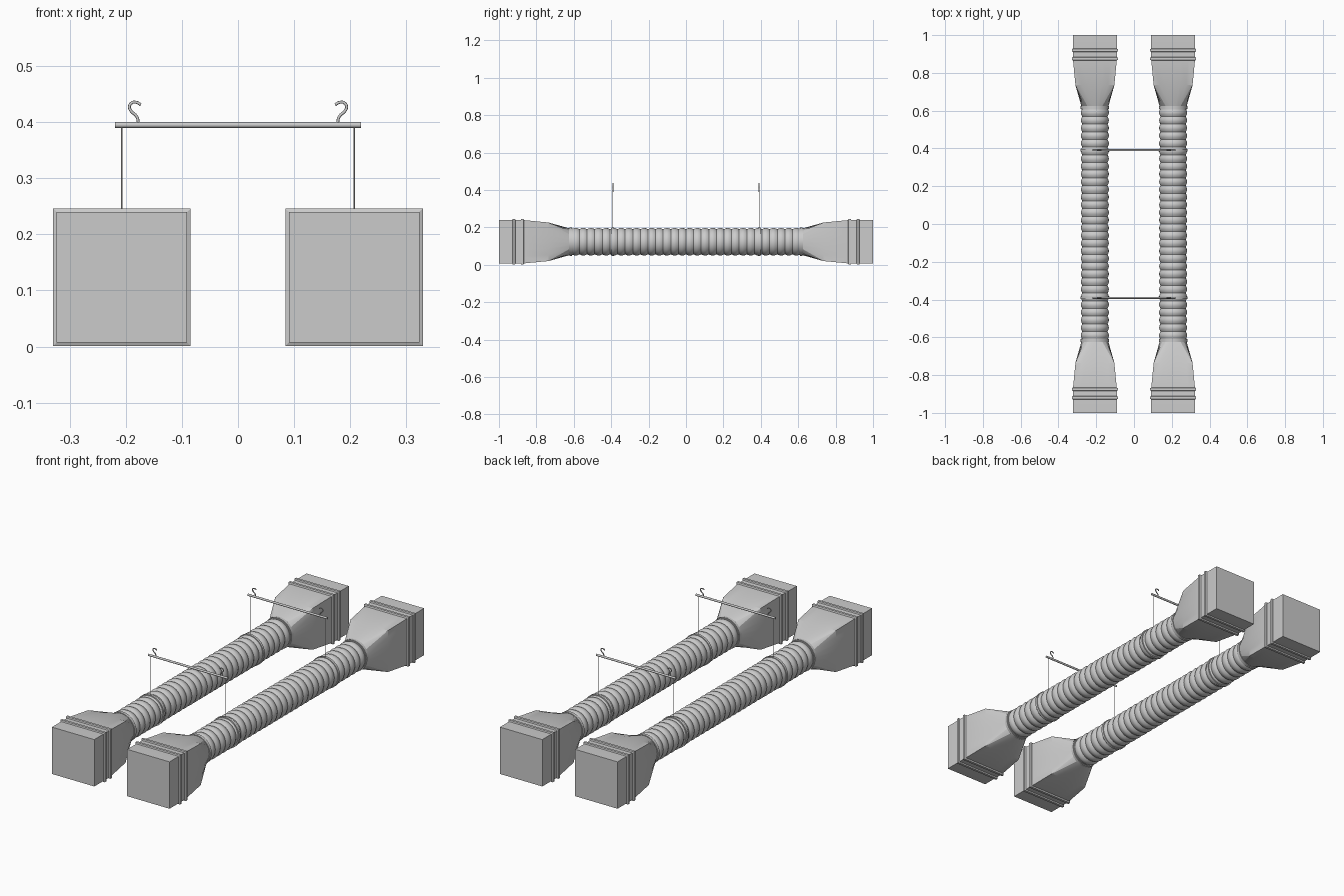
import bpy, bmesh
from math import sin, cos, pi
from mathutils import Vector

if "Cube" in bpy.data.objects:
    bpy.data.objects.remove(bpy.data.objects["Cube"])

CX, CZ, N = 0.207, 0.1235, 32


def circle(y, r, cx):
    return [(cx + r * cos(2 * pi * i / N), y, CZ + r * sin(2 * pi * i / N)) for i in range(N)]


def square(y, h, cx):
    # circle points pushed out onto a square, bunched at its corners
    k = lambda v: h * max(-1, min(1, v / 0.56))
    return [(cx + k(cos(2 * pi * i / N)), y, CZ + k(sin(2 * pi * i / N))) for i in range(N)]


def loft(name, rings, closed=False, angle=30):
    bm = bmesh.new()
    vs = [[bm.verts.new(p) for p in ring] for ring in rings]
    pairs = list(zip(vs, vs[1:]))
    if closed:
        pairs.append((vs[-1], vs[0]))
    for a, b in pairs:
        for i in range(N):
            j = (i + 1) % N
            bm.faces.new((a[i], a[j], b[j], b[i]))
    if not closed:
        bm.faces.new(vs[0])
        bm.faces.new(vs[-1])
    bmesh.ops.remove_doubles(bm, verts=bm.verts[:], dist=1e-5)
    bmesh.ops.recalc_face_normals(bm, faces=bm.faces[:])
    me = bpy.data.meshes.new(name)
    bm.to_mesh(me)
    bm.free()
    ob = bpy.data.objects.new(name, me)
    bpy.context.collection.objects.link(ob)
    smooth(ob, angle)
    return ob


def smooth(ob, angle=30):
    bpy.ops.object.select_all(action='DESELECT')
    ob.select_set(True)
    bpy.context.view_layer.objects.active = ob
    bpy.ops.object.shade_smooth_by_angle(angle=angle * pi / 180)


def rod(name, a, b, r, sides=12):
    a, b = Vector(a), Vector(b)
    d = b - a
    bpy.ops.mesh.primitive_cylinder_add(vertices=sides, radius=r, depth=d.length, location=(a + b) / 2,
                                        rotation=d.to_track_quat('Z', 'Y').to_euler())
    bpy.context.object.name = name
    smooth(bpy.context.object)


def band(name, y, w, r, cx, inner=0.066):
    loft(name, [circle(y - w, inner, cx), circle(y - w, r, cx),
                circle(y + w, r, cx), circle(y + w, inner, cx)], True)


def hook(name, s, y):
    pts = [(0.178, 0.396), (0.179, 0.407), (0.183, 0.413), (0.190, 0.419), (0.1935, 0.427),
           (0.190, 0.434), (0.182, 0.4355), (0.173, 0.431)]
    cu = bpy.data.curves.new(name, 'CURVE')
    cu.dimensions = '3D'
    cu.bevel_depth = 0.0026
    cu.bevel_resolution = 2
    cu.use_fill_caps = True
    cu.resolution_u = 4
    sp = cu.splines.new('BEZIER')
    sp.bezier_points.add(len(pts) - 1)
    for bp, (x, z) in zip(sp.bezier_points, pts):
        bp.co = (s * x, y, z)
        bp.handle_left_type = bp.handle_right_type = 'AUTO'
    ob = bpy.data.objects.new(name, cu)
    bpy.context.collection.objects.link(ob)


RIBS, STEPS, L = 30, 6, 0.61
for s, side in ((-1, "left"), (1, "right")):
    cx = s * CX
    # corrugated flexible duct
    prof = [(-L + 2 * L * i / (RIBS * STEPS), 0.067 + 0.007 * abs(sin(pi * i / STEPS)))
            for i in range(RIBS * STEPS + 1)]
    loft(f"flexible_duct_{side}", [circle(y, r, cx) for y, r in prof])
    for e, end in ((-1, "front"), (1, "back")):
        tag = f"{side}_{end}"
        # round-to-square adapter and end box
        loft(f"adapter_{tag}", [circle(e * 0.605, 0.072, cx), circle(e * 0.625, 0.072, cx),
                                square(e * 0.735, 0.103, cx), square(e * 0.875, 0.1165, cx),
                                square(e * 1.0, 0.1165, cx)], angle=15)
        band(f"collar_{tag}", e * 0.617, 0.007, 0.0755, cx)
        # raised flanges round the box
        for k, y in enumerate((0.875, 0.92)):
            loft(f"flange_{tag}_{k}", [square(e * y + d, h, cx) for d, h in
                                       ((-0.009, 0.115), (-0.006, 0.1225), (0.006, 0.1225), (0.009, 0.115))],
                 True, angle=15)
        # hanging strap, wire and hook
        y = e * 0.391
        band(f"strap_{tag}", y, 0.006, 0.077, cx)
        rod(f"wire_{tag}", (cx, y, CZ + 0.074), (cx, y, 0.393), 0.0014, 8)
        hook(f"hook_{tag}", s, y)

# cross bars
for e, end in ((-1, "front"), (1, "back")):
    rod(f"hanger_bar_{end}", (-0.219, e * 0.391, 0.395), (0.219, e * 0.391, 0.395), 0.0052, 16)
